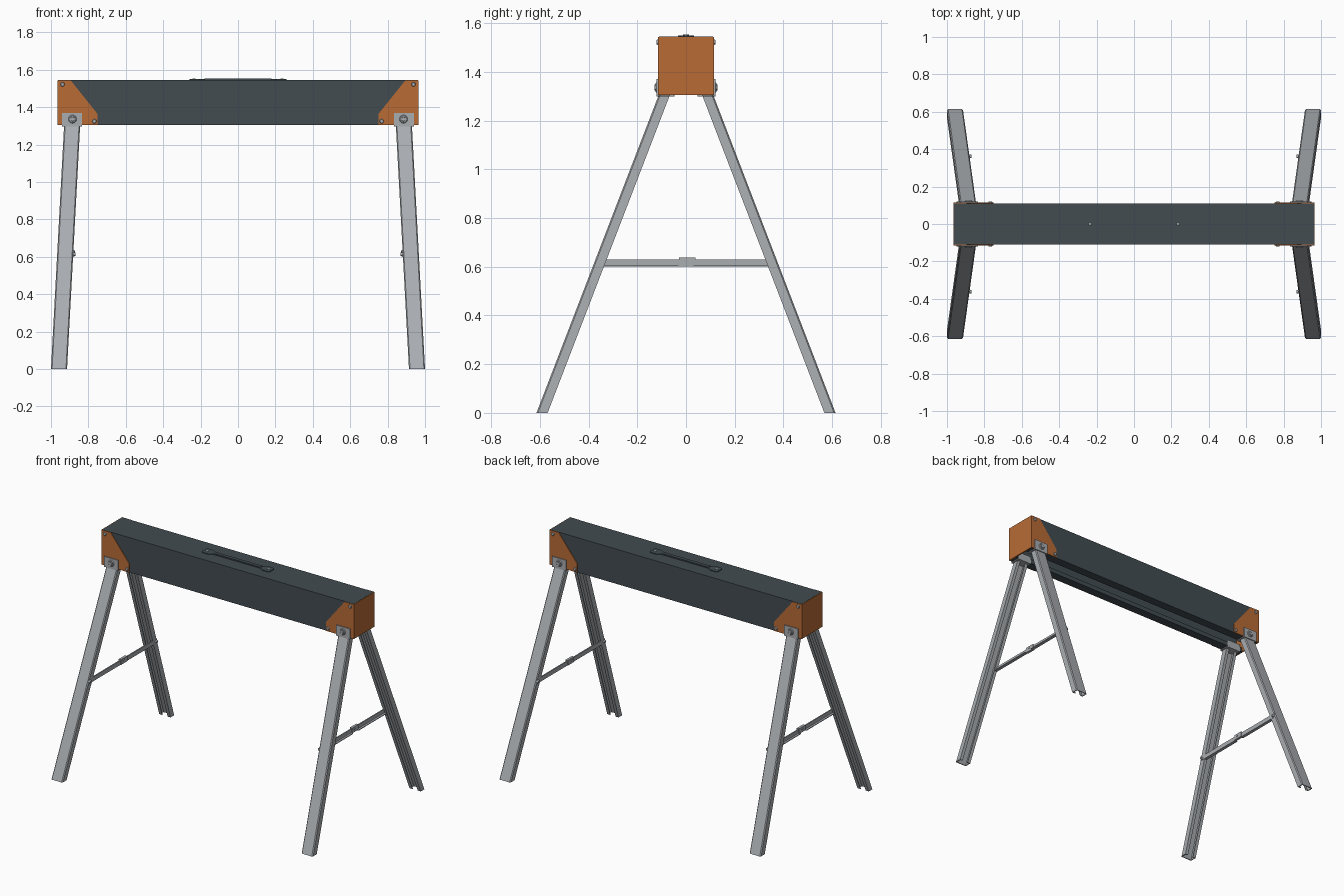
import bpy, bmesh, math
from mathutils import Vector, Matrix

if "Cube" in bpy.data.objects:
    bpy.data.objects.remove(bpy.data.objects["Cube"])


def material(name, rgb):
    m = bpy.data.materials.new(name)
    m.diffuse_color = (*rgb, 1)
    m.use_nodes = True
    m.node_tree.nodes["Principled BSDF"].inputs["Base Color"].default_value = m.diffuse_color
    return m


STEEL = material("galvanised grey", (0.40, 0.42, 0.44))
DARK = material("dark slate", (0.054, 0.072, 0.082))
ORANGE = material("orange", (0.48, 0.145, 0.036))


def finish(bm, name, mat):
    bmesh.ops.recalc_face_normals(bm, faces=bm.faces)
    me = bpy.data.meshes.new(name)
    bm.to_mesh(me)
    bm.free()
    me.materials.append(mat)
    ob = bpy.data.objects.new(name, me)
    bpy.context.collection.objects.link(ob)
    return ob


def prism(name, pts, vec, mat, sx=1, sy=1):
    """Closed outline swept along vec, optionally mirrored in x / y."""
    bm = bmesh.new()
    flip = Vector((sx, sy, 1))
    a = [bm.verts.new(Vector(p) * flip) for p in pts]
    b = [bm.verts.new((Vector(p) + Vector(vec)) * flip) for p in pts]
    bm.faces.new(a)
    bm.faces.new(b)
    n = len(pts)
    for i in range(n):
        j = (i + 1) % n
        bm.faces.new((a[i], a[j], b[j], b[i]))
    return finish(bm, name, mat)


def box(name, lo, hi, mat, sx=1, sy=1):
    (x0, y0, z0), (x1, y1, z1) = lo, hi
    return prism(name, [(x0, y0, z0), (x1, y0, z0), (x1, y1, z0), (x0, y1, z0)],
                 (0, 0, z1 - z0), mat, sx, sy)


def rivet(name, pos, r, depth, axis, mat, sx=1, sy=1, sides=16):
    """Short domed stud centred on pos, pointing along axis."""
    bm = bmesh.new()
    bmesh.ops.create_cone(bm, cap_ends=True, segments=sides, radius1=r,
                          radius2=r * 0.75, depth=depth)
    flip = Vector((sx, sy, 1))
    rot = Vector((0, 0, 1)).rotation_difference(Vector(axis) * flip).to_matrix().to_4x4()
    bm.transform(Matrix.Translation(Vector(pos) * flip) @ rot)
    return finish(bm, name, mat)


# Beam: folded sheet channel, open slot underneath with returned lips
W, Z0, Z1, T, SLOT, L = 0.110, 1.305, 1.545, 0.008, 0.05, 0.962
half = [(SLOT, Z0), (W, Z0), (W, Z1)]
inner = [(W - T, Z1 - T), (W - T, Z0 + T), (SLOT + T, Z0 + T), (SLOT + T, Z0 + 0.03), (SLOT, Z0 + 0.03)]
outline = half + [(-y, z) for y, z in half[::-1]]
back = [(-y, z) for y, z in inner[::-1]]
outline += back + inner
prism("beam", [(-L, y, z) for y, z in outline], (2 * L, 0, 0), DARK)

# Carry handle on top: strap with wide riveted ends
h = [(0.26, 0.022), (0.25, 0.032), (0.205, 0.032), (0.18, 0.014)]
q = h + [(-x, y) for x, y in h[::-1]]
q += [(x, -y) for x, y in q[::-1]]
prism("carry_handle", [(x, y, Z1) for x, y in q], (0, 0, 0.005), DARK)
box("handle_grip", (-0.18, -0.012, Z1 + 0.004), (0.18, 0.012, Z1 + 0.008), DARK)

for sx, xn in ((-1, "left"), (1, "right")):
    rivet(f"handle_rivet_{xn}", (0.235, 0, Z1 + 0.0055), 0.01, 0.005, (0, 0, 1), STEEL, sx)

    # End cap closing the beam
    box(f"end_cap_{xn}", (0.957, -0.114, Z0), (0.966, 0.114, Z1 - 0.001), ORANGE, sx)

    # Folding brace: two halves and a centre hinge
    bx = 0.880
    for sy, yn in ((-1, "front"), (1, "back")):
        tag = f"{yn}_{xn}"
        box(f"brace_bar_{tag}", (bx, -0.025 if sy > 0 else 0.025, 0.600),
            (bx + 0.008, 0.372, 0.630), STEEL, sx, sy)
        box(f"brace_flange_{tag}", (bx, 0.03, 0.600),
            (bx + 0.022, 0.345, 0.605), STEEL, sx, sy)
        rivet(f"brace_rivet_{tag}", (bx - 0.004, 0.362, 0.614), 0.011, 0.012, (-1, 0, 0), STEEL, sx, sy)

        # Cap cheek: clipped plate wrapping the side of the beam
        cheek = [(0.966, Z0), (0.966, Z1 - 0.001), (0.895, Z1 - 0.001), (0.752, 1.365), (0.752, Z0)]
        prism(f"cap_cheek_{tag}", [(x, W - 0.001, z) for x, z in cheek], (0, 0.005, 0), ORANGE, sx, sy)
        for k, (x, z) in enumerate(((0.938, 1.522), (0.768, 1.325))):
            rivet(f"cheek_rivet_{k}_{tag}", (x, 0.117, z), 0.012, 0.008, (0, 1, 0), STEEL, sx, sy)

        # Leg: splayed lipped channel opening inward, cut flat at the floor
        x0, x1, y0, y1, t, c, lip = 0.914, 1.0, 0.568, 0.614, 0.006, 0.006, 0.022
        sec = [(x0 + lip, y0), (x0, y0), (x0, y1 - c), (x0 + c, y1),
               (x1 - c, y1), (x1, y1 - c), (x1, y0), (x1 - lip, y0),
               (x1 - lip, y0 + t), (x1 - t, y0 + t), (x1 - t, y1 - t),
               (x0 + t, y1 - t), (x0 + t, y0 + t), (x0 + lip, y0 + t)]
        s = 1.35 / 1.3
        prism(f"leg_{tag}", [(x, y, 0) for x, y in sec], (-0.07 * s, -0.50 * s, 1.35), STEEL, sx, sy)

        # Leg bracket: outer plate folded under the beam, inner tab
        br = [(0.121, 1.370), (0.121, 1.298), (0.048, 1.298), (0.048, 1.350),
              (0.054, 1.350), (0.054, 1.304), (0.115, 1.304), (0.115, 1.370)]
        prism(f"leg_bracket_{tag}", [(0.835, y, z) for y, z in br], (0.105, 0, 0), STEEL, sx, sy)
        rivet(f"pivot_washer_{tag}", (0.885, 0.122, 1.336), 0.024, 0.005, (0, 1, 0), STEEL, sx, sy, 20)
        rivet(f"pivot_bolt_{tag}", (0.885, 0.125, 1.336), 0.015, 0.009, (0, 1, 0), STEEL, sx, sy, 6)

    box(f"brace_hinge_{xn}", (bx - 0.005, -0.028, 0.601), (bx + 0.013, 0.04, 0.637), STEEL, sx)
    rivet(f"brace_hinge_pin_{xn}", (bx + 0.004, 0, 0.622), 0.008, 0.026, (1, 0, 0), STEEL, sx)
